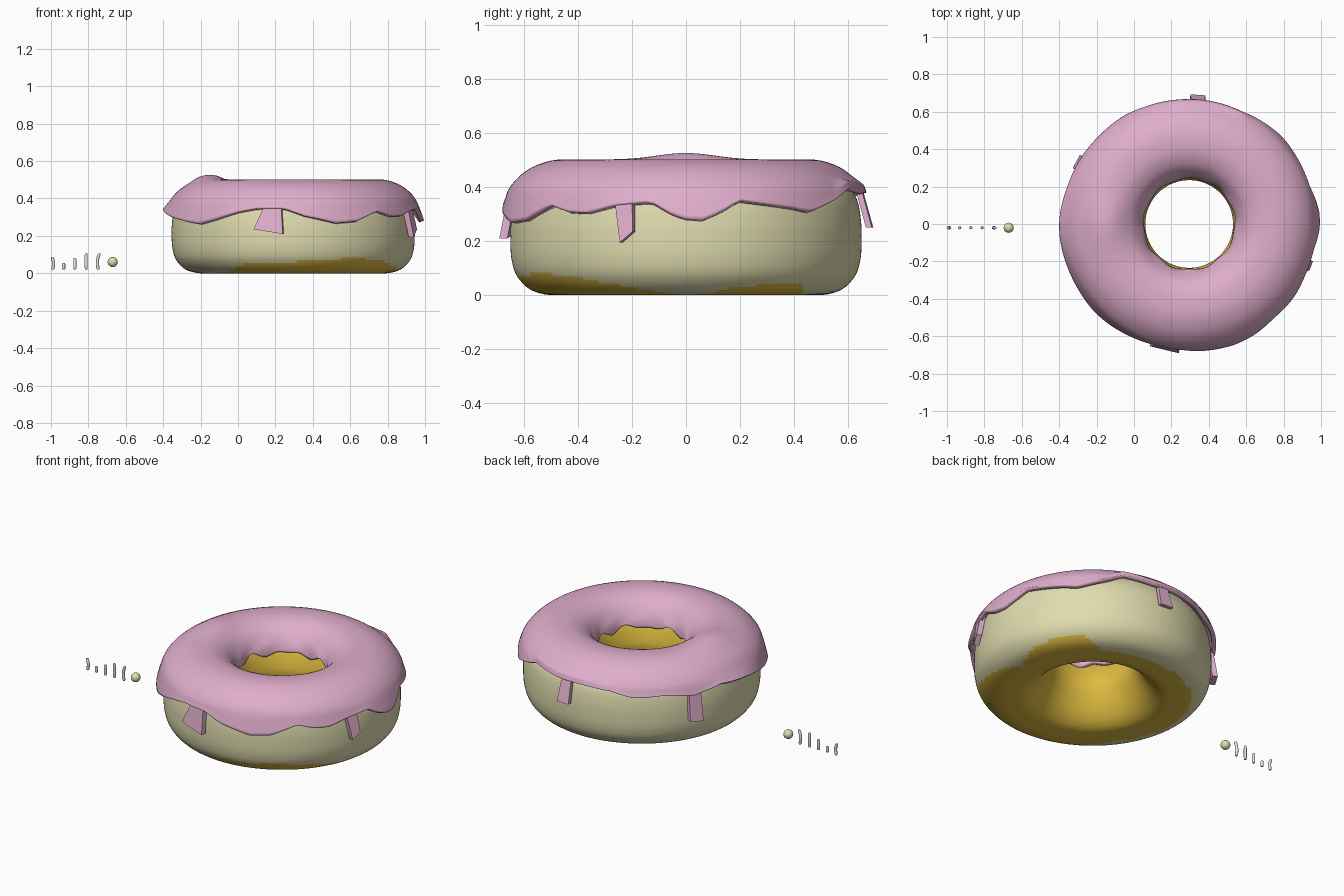
import bpy, bmesh, math
from mathutils import Vector

if "Cube" in bpy.data.objects:
    bpy.data.objects.remove(bpy.data.objects["Cube"])

CX = 0.295  # ring centre


def mat(name, rgb):
    m = bpy.data.materials.new(name)
    m.diffuse_color = (*rgb, 1)
    m.use_nodes = True
    m.node_tree.nodes["Principled BSDF"].inputs["Base Color"].default_value = m.diffuse_color
    return m


CREAM = mat("cream dough", (0.75, 0.72, 0.43))
GOLD = mat("golden crust", (0.72, 0.49, 0.05))
PINK = mat("pink icing", (0.74, 0.42, 0.60))
WHITE = mat("pale sprinkle", (0.80, 0.80, 0.80))


def finish(name, bm, mats, angle=50):
    me = bpy.data.meshes.new(name)
    bm.to_mesh(me)
    bm.free()
    ob = bpy.data.objects.new(name, me)
    bpy.context.collection.objects.link(ob)
    for m in mats:
        me.materials.append(m)
    bpy.ops.object.select_all(action='DESELECT')
    ob.select_set(True)
    bpy.context.view_layer.objects.active = ob
    bpy.ops.object.shade_smooth_by_angle(angle=math.radians(angle))
    return ob


def lookup(table, deg):
    """Interpolate a cyclic (degrees, value) table."""
    deg %= 360
    t = table + [(table[0][0] + 360, table[0][1])]
    for (a, va), (b, vb) in zip(t, t[1:]):
        if a <= deg <= b:
            return va + (vb - va) * (deg - a) / (b - a)
    return t[0][1]


def dense(pts, n, closed):
    """Catmull-Rom refinement of a profile."""
    out, c = [], len(pts)
    for i in range(c if closed else c - 1):
        p = [Vector(pts[(i + k) % c] if closed else pts[min(max(i + k, 0), c - 1)])
             for k in (-1, 0, 1, 2)]
        for j in range(n):
            t = j / n
            out.append(0.5 * (2 * p[1] + (p[2] - p[0]) * t
                              + (2 * p[0] - 5 * p[1] + 4 * p[2] - p[3]) * t * t
                              + (3 * p[1] - p[0] - 3 * p[2] + p[3]) * t ** 3))
    if not closed:
        out.append(Vector(pts[-1]))
    return out


def sweep(profile_at, segs, closed):
    """Revolve an angle-dependent profile about the ring axis."""
    bm = bmesh.new()
    rings = []
    for i in range(segs):
        a = 2 * math.pi * i / segs
        rings.append([bm.verts.new((CX + r * math.cos(a), r * math.sin(a), max(z, 0)))
                      for r, z in profile_at(360 * i / segs)])
    m = len(rings[0])
    for i in range(segs):
        A, B = rings[i], rings[(i + 1) % segs]
        for j in range(m if closed else m - 1):
            k = (j + 1) % m
            bm.faces.new((A[j], B[j], B[k], A[k]))
    bmesh.ops.recalc_face_normals(bm, faces=bm.faces)
    return bm


# Dough ring, with golden crust in the hole, underneath and in low patches
dough = dense([(.40, 0), (.50, 0), (.575, .02), (.625, .07), (.645, .13), (.65, .20),
               (.647, .28), (.63, .36), (.58, .43), (.50, .465), (.42, .465), (.35, .44),
               (.305, .40), (.265, .34), (.24, .27), (.235, .22), (.25, .16), (.29, .08),
               (.34, .025)], 4, True)
crust = [(0, 0), (10, .01), (18, .03), (32, .04), (45, .045), (54, 0), (100, 0), (130, .005),
         (160, .01), (190, .005), (215, 0), (233, .01), (245, .05), (262, .055), (280, .07),
         (300, .08), (315, .075), (328, .05), (345, .02)]
bm = sweep(lambda d: dough, 180, True)
for f in bm.faces:
    c = f.calc_center_median()
    r = math.hypot(c.x - CX, c.y)
    h = lookup(crust, math.degrees(math.atan2(c.y, c.x - CX)))
    f.material_index = 1 if c.z < h or r < 0.36 or (r < 0.49 and c.z < 0.2) else 0
finish("dough_ring", bm, [CREAM, GOLD])

# Icing shell with a wavy lower edge
edge = [(0, .285), (5, .28), (11, .31), (17, .355), (26, .34), (36, .325), (43, .31), (54, .35),
        (65, .395), (80, .38), (95, .38), (110, .37), (121, .34), (135, .35), (150, .33),
        (165, .36), (180, .345), (200, .30), (212, .28), (223, .265), (232, .29), (244, .33),
        (253, .35), (266, .35), (275, .31), (290, .27), (300, .28), (312, .335), (320, .31),
        (327, .305), (337, .335), (349, .35), (356, .30)]


def icing_profile(d):
    e = lookup(edge, d)
    a = math.radians(d)
    bump = math.exp(-((d - 180) / 19) ** 2)
    flare = 0.672 + 0.2 * (0.36 - e) + 0.02 * bump + 0.012 * math.exp(-(((d + 180) % 360 - 180) / 15) ** 2)
    inner = 0.345 + 0.012 * math.sin(7 * a) + 0.008 * math.sin(11 * a + 1)
    wob = 0.004 * math.sin(9 * a)
    z1 = max(0.375, e + 0.02)
    pts = [(.243 + wob, inner), (.25 + wob, .38), (.272, .42), (.31, .463), (.37, .493 + .012 * bump),
           (.43, .502 + .024 * bump), (.50, .498 + .018 * bump), (.57, .473),
           (.62, .437), (.655, max(.395, z1 + .01)),
           (.655 + (flare - .655) * .6, (z1 + e) / 2 + .005), (flare, e)]
    return dense(pts, 3, False)


icing = finish("icing", sweep(icing_profile, 144, False), [PINK])
bm = bmesh.new()
bm.from_mesh(icing.data)
if sum(f.normal.z * f.calc_area() for f in bm.faces) < 0:
    bmesh.ops.reverse_faces(bm, faces=bm.faces)
    bm.to_mesh(icing.data)
bm.free()
sol = icing.modifiers.new("thickness", 'SOLIDIFY')
sol.thickness, sol.offset = 0.025, -1


# Icing drips: thin slanted plates, corners as (sideways, z, radius)
def drip(name, deg, corners, thick=0.03):
    a = math.radians(deg)
    out = Vector((math.cos(a), math.sin(a), 0))
    side = Vector((-math.sin(a), math.cos(a), 0))
    b = bmesh.new()
    loops = []
    for off in (0, -thick):
        loops.append([b.verts.new(Vector((CX, 0, z)) + out * (r + off) + side * s)
                      for s, z, r in corners])
    b.faces.new(loops[0])
    b.faces.new(loops[1][::-1])
    for i in range(4):
        k = (i + 1) % 4
        b.faces.new((loops[0][i], loops[1][i], loops[1][k], loops[0][k]))
    bmesh.ops.recalc_face_normals(b, faces=b.faces)
    finish(name, b, [PINK], 30)


drip("front_drip", 260, [(-.035, .375, .66), (-.095, .235, .68), (.065, .21, .69), (.05, .375, .66)])
drip("right_drip", 340, [(-.04, .36, .665), (-.01, .195, .69), (.04, .235, .69), (.03, .36, .665)])
drip("back_drip", 86, [(-.03, .41, .648), (-.04, .25, .692), (.042, .25, .692), (.03, .41, .648)], .022)
drip("left_back_drip", 151, [(-.035, .37, .66), (-.04, .18, .69), (.04, .17, .69), (.035, .37, .66)])

# Small ball beside the ring
bm = bmesh.new()
bmesh.ops.create_uvsphere(bm, u_segments=24, v_segments=16, radius=0.027)
bmesh.ops.translate(bm, verts=bm.verts, vec=(-0.67, -0.02, 0.06))
finish("small_ball", bm, [CREAM], 60)

# Row of loose sprinkles, some bent: path as (x, z)
paths = [[(-.994, .088), (-.986, .055), (-.99, .02)], [(-.932, .055), (-.932, .02)],
         [(-.872, .082), (-.872, .02)], [(-.812, .105), (-.812, .02)],
         [(-.742, .105), (-.752, .065), (-.748, .02)]]
for n, path in enumerate(paths):
    bm = bmesh.new()
    pts = dense(path, 5, False)
    count, rings = len(pts), []
    for i, (x, z) in enumerate(pts):
        rad = 0.006 if i in (0, count - 1) else 0.0085
        rings.append([bm.verts.new((x + rad * math.cos(k * math.pi / 6),
                                    -0.02 + rad * math.sin(k * math.pi / 6), z)) for k in range(12)])
    for A, B in zip(rings, rings[1:]):
        for k in range(12):
            bm.faces.new((A[k], B[k], B[(k + 1) % 12], A[(k + 1) % 12]))
    bm.faces.new(rings[0])
    bm.faces.new(rings[-1][::-1])
    bmesh.ops.recalc_face_normals(bm, faces=bm.faces)
    finish(f"sprinkle_{n + 1}", bm, [WHITE])
